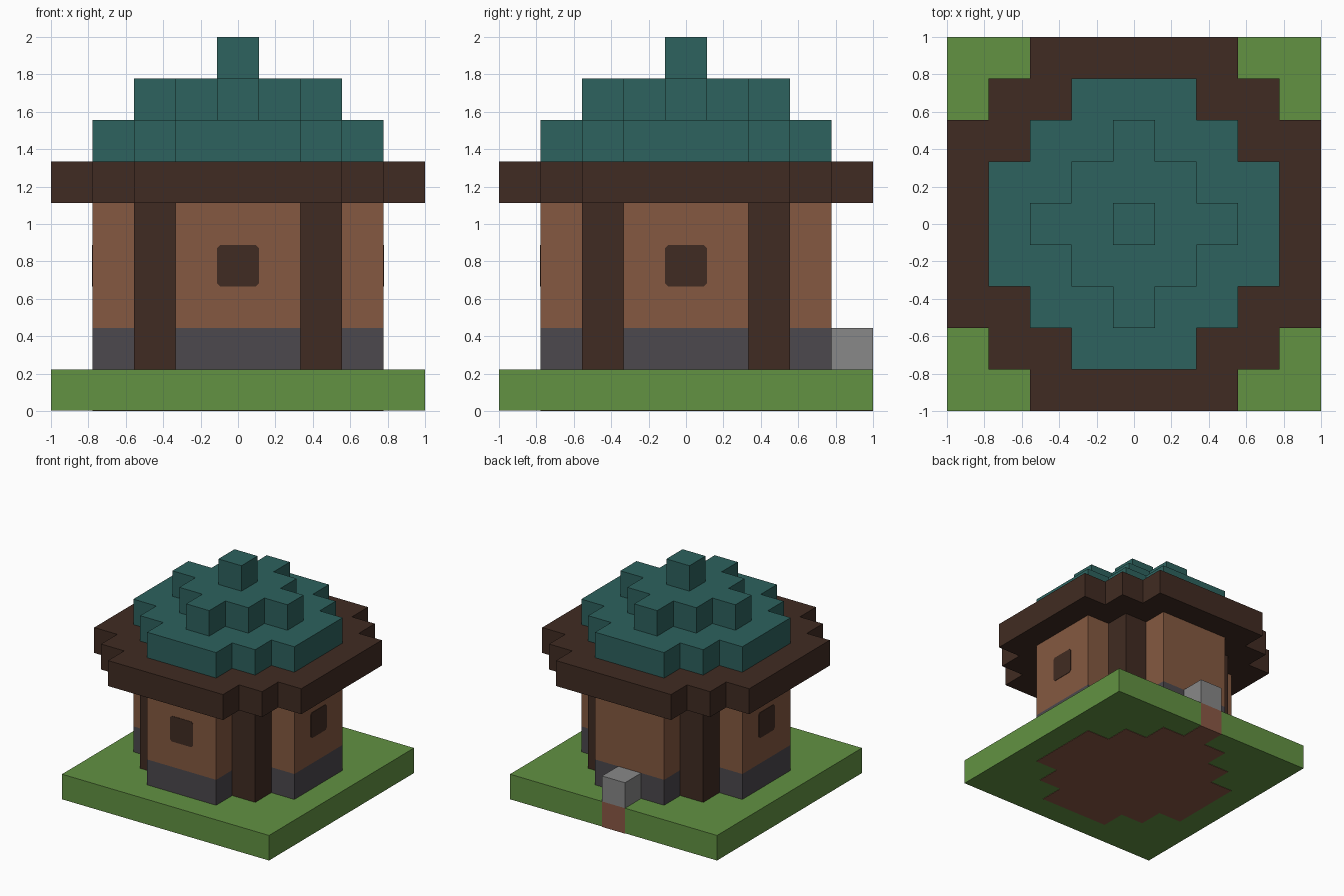
import bpy
import bmesh
from math import pi
from mathutils import Matrix, Vector

U = 2 / 9  # one block

cube = bpy.data.objects.get("Cube")
if cube:
    bpy.data.objects.remove(cube)


def linear(c):
    c /= 255
    return c / 12.92 if c <= 0.04045 else ((c + 0.055) / 1.055) ** 2.4


def material(name, r, g, b):
    colour = (linear(r), linear(g), linear(b), 1)
    mat = bpy.data.materials.new(name)
    mat.use_nodes = True
    mat.diffuse_color = colour
    bsdf = mat.node_tree.nodes["Principled BSDF"]
    bsdf.inputs["Base Color"].default_value = colour
    bsdf.inputs["Roughness"].default_value = 0.9
    return mat


GRASS = material("grass green", 98, 146, 66)
EARTH = material("earth brown", 138, 88, 69)
STONE = material("dark stone", 76, 72, 77)
STEP = material("pale grey stone", 136, 136, 136)
CLAY = material("clay brown", 133, 89, 65)
WOOD = material("dark wood", 64, 43, 34)
TILE = material("teal tile", 45, 98, 94)


def prism(name, outline, low, high, mat, matrix=Matrix()):
    """Extrude an outline given in blocks from low to high."""
    bm = bmesh.new()
    face = bm.faces.new([bm.verts.new((x * U, y * U, low * U)) for x, y in outline])
    top = bmesh.ops.extrude_face_region(bm, geom=[face])["geom"]
    bmesh.ops.translate(bm, vec=(0, 0, (high - low) * U),
                        verts=[v for v in top if isinstance(v, bmesh.types.BMVert)])
    bmesh.ops.recalc_face_normals(bm, faces=bm.faces)
    bm.transform(matrix)
    mesh = bpy.data.meshes.new(name)
    bm.to_mesh(mesh)
    bm.free()
    mesh.materials.append(mat)
    obj = bpy.data.objects.new(name, mesh)
    bpy.context.collection.objects.link(obj)
    return obj


def stepped(*corners):
    """Four-way symmetric stepped outline from the outer corners of one quadrant."""
    quarter = []
    for i, (x, y) in enumerate(corners):
        if i:
            quarter.append((x, corners[i - 1][1]))
        quarter.append((x, y))
    outline = list(quarter)
    for _ in range(3):
        quarter = [(-y, x) for x, y in quarter]
        outline += quarter
    return outline


def square(cx=0, cy=0, h=0.5):
    return [(cx - h, cy - h), (cx + h, cy - h), (cx + h, cy + h), (cx - h, cy + h)]


FOOTPRINT = stepped((3.5, 1.5), (2.5, 2.5), (1.5, 3.5))
WINGS = stepped((3.5, 1.5), (1.5, 3.5))

# Ground slab, notched at the back for the earth under the step
lawn = [(-4.5, -4.5), (4.5, -4.5), (4.5, 4.5), (0.5, 4.5),
        (0.5, 3.5), (-0.5, 3.5), (-0.5, 4.5), (-4.5, 4.5)]
prism("lawn", lawn, 0.015, 1, GRASS)
prism("earth_under_house", FOOTPRINT, 0, 0.8, EARTH)
prism("earth_under_step", square(0, 4), 0, 1, EARTH)
prism("back_step", square(0, 4), 1, 2, STEP)

# Walls and corner posts
prism("stone_footing", WINGS, 1, 2, STONE)
prism("clay_walls", WINGS, 2, 5, CLAY)
for side, x in (("right", -2), ("left", 2)):
    for end, y in (("front", -2), ("back", 2)):
        prism(f"{end}_{side}_post", square(x, y), 1, 5, WOOD)

# Windows: thin plates with clipped corners on the front and both sides
pane = []
for x, y in square():
    a, b = (x * 0.85, y), (x, y * 0.85)
    pane += [a, b] if x * y < 0 else [b, a]
pane = sorted(pane, key=lambda p: Vector((1, 0)).angle_signed(Vector(p)))
for name, turn in (("front", 0), ("left", pi / 2), ("right", -pi / 2)):
    place = (Matrix.Rotation(turn, 4, "Z")
             @ Matrix.Translation((0, -3.5 * U, 3.5 * U))
             @ Matrix.Rotation(pi / 2, 4, "X"))
    prism(f"{name}_window", pane, -0.02, 0.015, WOOD, place)

# Eaves and tiered roof
prism("eaves", stepped((4.5, 2.5), (3.5, 3.5), (2.5, 4.5)), 5, 6, WOOD)
prism("lower_roof", FOOTPRINT, 6, 7, TILE)
prism("upper_roof", stepped((2.5, 0.5), (1.5, 1.5), (0.5, 2.5)), 7, 8, TILE)
prism("roof_cap", square(), 8, 9, TILE)
